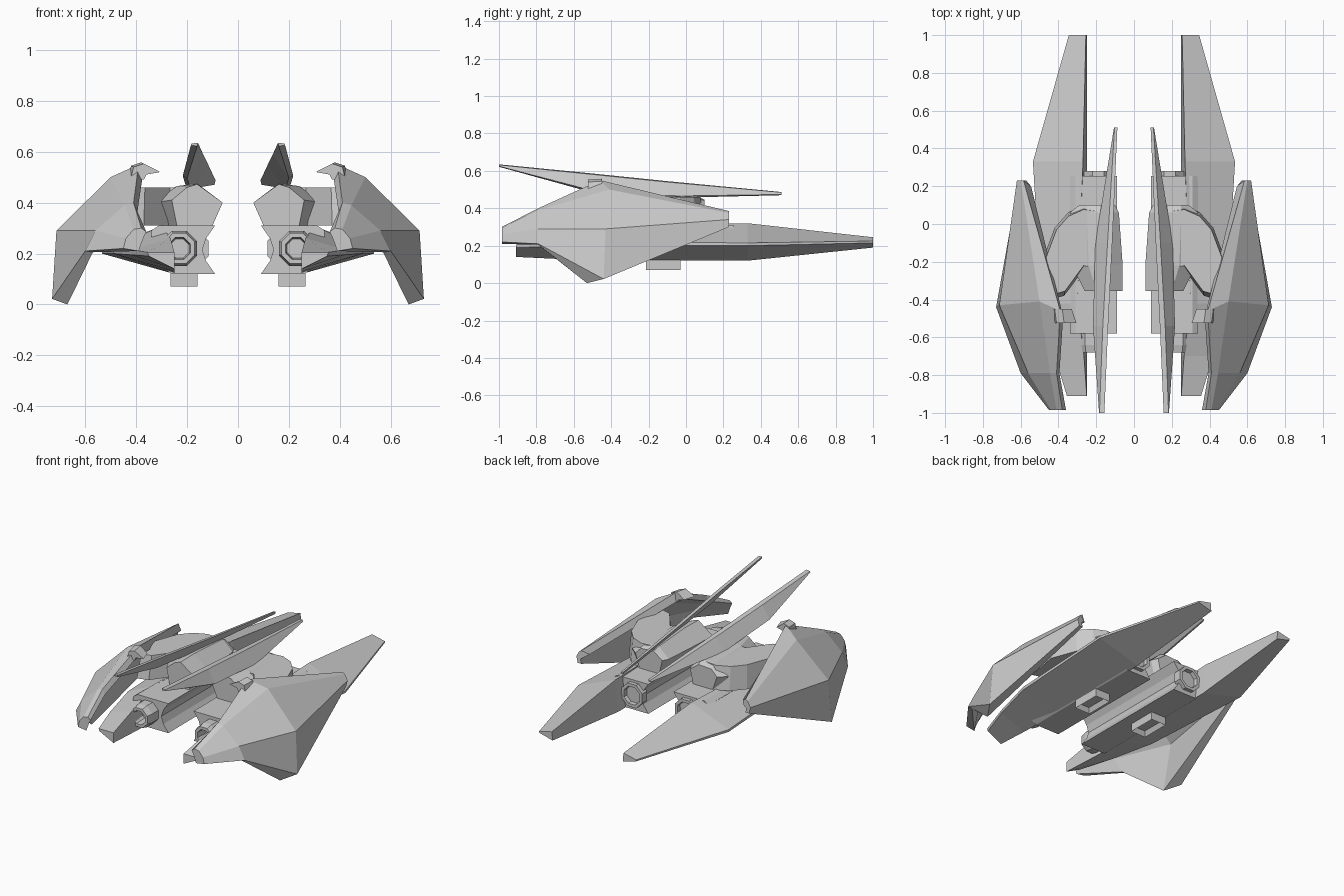
import bpy, bmesh, math

if "Cube" in bpy.data.objects:
    bpy.data.objects.remove(bpy.data.objects["Cube"])


def finish(name, bm):
    bmesh.ops.recalc_face_normals(bm, faces=bm.faces[:])
    me = bpy.data.meshes.new(name)
    bm.to_mesh(me)
    bm.free()
    ob = bpy.data.objects.new(name, me)
    bpy.context.collection.objects.link(ob)
    ob.modifiers.new("mirror", 'MIRROR')
    return ob


def loft(name, sections):
    """Skin (y, [(x, z[, y shift])...]) sections and cap both ends."""
    bm = bmesh.new()
    rings = [[bm.verts.new((p[0], y + (p[2] if len(p) > 2 else 0), p[1])) for p in pts]
             for y, pts in sections]
    n = len(rings[0])
    for a, b in zip(rings, rings[1:]):
        for i in range(n):
            j = (i + 1) % n
            bm.faces.new((a[i], a[j], b[j], b[i]))
    bm.faces.new(rings[0])
    bm.faces.new(rings[-1])
    return finish(name, bm)


def prism_y(name, pts, y0, y1):
    return loft(name, [(y0, pts), (y1, pts)])


def prism_z(name, pts, z0, z1, inset=1.0):
    """Plan outline extruded upward, optionally tapered toward its centre."""
    bm = bmesh.new()
    cx = sum(p[0] for p in pts) / len(pts)
    cy = sum(p[1] for p in pts) / len(pts)
    lo = [bm.verts.new((x, y, z0)) for x, y in pts]
    hi = [bm.verts.new((cx + (x - cx) * inset, cy + (y - cy) * inset, z1)) for x, y in pts]
    for i in range(len(pts)):
        j = (i + 1) % len(pts)
        bm.faces.new((lo[i], lo[j], hi[j], hi[i]))
    bm.faces.new(lo)
    bm.faces.new(hi)
    return finish(name, bm)


def tube(name, x, z, profile, sides=8):
    """Lathe a (y, radius) profile about a lengthwise axis."""
    bm = bmesh.new()
    rings = []
    for y, r in profile:
        rings.append([bm.verts.new((x + r * math.cos((k + .5) * math.tau / sides), y,
                                    z + r * math.sin((k + .5) * math.tau / sides)))
                      for k in range(sides)])
    for a, b in zip(rings, rings[1:]):
        for i in range(sides):
            j = (i + 1) % sides
            bm.faces.new((a[i], a[j], b[j], b[i]))
    bm.faces.new(rings[0])
    bm.faces.new(rings[-1])
    return finish(name, bm)


# Faceted outer armour shell with its inner skin
loft("outer_shell", [
    (-.985, [(.38, .30), (.41, .295), (.44, .26), (.45, .22),
             (.39, .21), (.38, .24), (.37, .265), (.36, .285)]),
    (-.79, [(.41, .40), (.445, .39), (.56, .29), (.60, .21),
            (.57, .205), (.51, .27), (.43, .34), (.395, .365)]),
    (-.46, [(.39, .55), (.50, .50, .05), (.713, .29, .03), (.73, .022, .02),
            (.67, .0, -.07), (.665, .28), (.47, .46), (.375, .50, -.03)]),
    (.23, [(.585, .385), (.60, .375), (.62, .34), (.61, .30),
           (.585, .30), (.59, .33), (.57, .345), (.545, .36, -.03)]),
])

# Hooked claw on the shell's top edge
loft("shell_hook", [
    (-.525, [(.305, .52), (.36, .51), (.37, .49), (.42, .50), (.41, .54), (.37, .553)]),
    (-.45, [(.33, .52), (.37, .51), (.38, .49), (.43, .50), (.42, .545), (.38, .558)]),
])

# Long lower wing with tapering tail
loft("lower_wing", [
    (-.91, [(.25, .14), (.35, .19), (.355, .205), (.25, .205)]),
    (-.70, [(.25, .13), (.42, .195), (.42, .215), (.265, .26)]),
    (-.42, [(.25, .12), (.49, .20), (.49, .22), (.30, .31)]),
    (.33, [(.25, .12), (.535, .20), (.535, .215), (.27, .32)]),
    (1.0, [(.25, .19), (.345, .215), (.345, .225), (.255, .245)]),
])

# Inner beam with a grooved inside face
prism_y("inner_beam", [(.09, .12), (.26, .12), (.34, .17), (.34, .29), (.31, .31), (.09, .31),
                       (.125, .26), (.14, .215), (.125, .17)], -.58, .255)

# Octagonal cannon barrel and rear nozzle
tube("front_cannon", .23, .22, [(-.56, .075), (-.64, .075), (-.68, .065),
                                (-.68, .046), (-.60, .04)])
tube("rear_nozzle", .19, .22, [(.23, .08), (.28, .08), (.28, .06), (.20, .05)])

# Underside intake box
frame = prism_z("underside_box", [(.16, -.215), (.265, -.215), (.265, -.03), (.16, -.03)],
                .125, .07)
bm = bmesh.new()
bm.from_mesh(frame.data)
bottom = min(bm.faces, key=lambda f: f.calc_center_median().z)
bmesh.ops.inset_region(bm, faces=[bottom], thickness=.02)
for v in bottom.verts:
    v.co.z += .03
bm.to_mesh(frame.data)
bm.free()

# Diamond-section pod above the beam
loft("upper_pod", [
    (-.355, [(.06, .40), (.16, .472), (.20, .46), (.26, .41), (.24, .31), (.10, .31)]),
    (-.22, [(.06, .40), (.16, .475), (.24, .465), (.33, .40), (.28, .31), (.10, .31)]),
    (.06, [(.08, .40), (.15, .465), (.25, .46), (.34, .40), (.29, .31), (.10, .31)]),
    (.10, [(.10, .40), (.16, .445), (.25, .44), (.29, .40), (.26, .31), (.12, .31)]),
])

# Rounded shoulder arm joining pod and shell
prism_z("shoulder_arm", [(.18, .09), (.26, .10), (.35, .06), (.42, -.02), (.48, -.18),
                         (.44, -.40), (.37, -.38), (.26, -.23), (.18, -.25)],
        .31, .46, .9)

# Slim blade fin on top
loft("blade_fin", [
    (-1.0, [(.157, .635), (.183, .632), (.185, .625), (.16, .622)]),
    (-.54, [(.137, .59), (.165, .585), (.217, .505), (.20, .495)]),
    (-.1, [(.115, .545), (.14, .54), (.205, .465), (.185, .455)]),
    (.51, [(.088, .487), (.103, .485), (.106, .474), (.093, .47)]),
])
